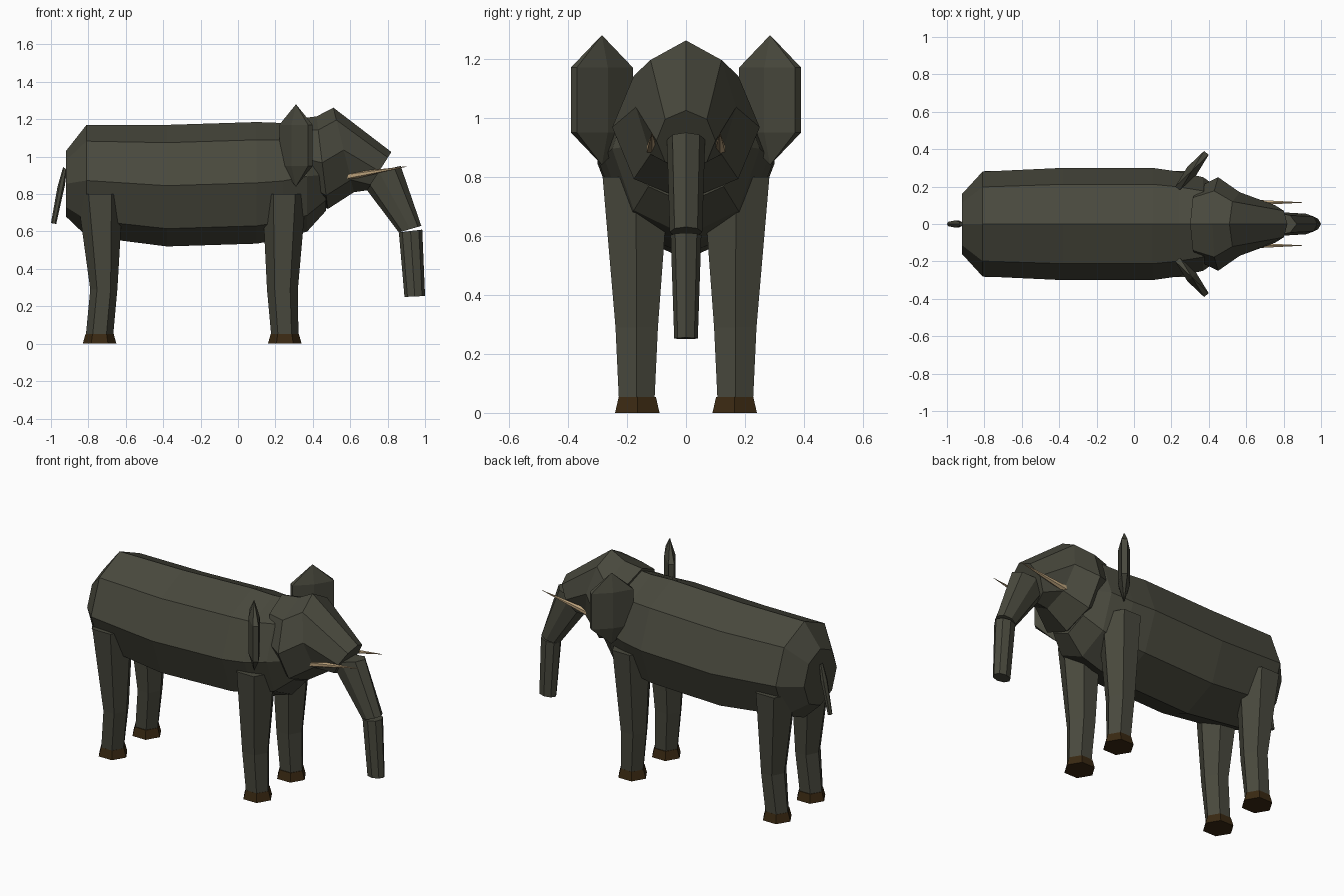
import bpy, bmesh, math
from mathutils import Vector, Matrix

if "Cube" in bpy.data.objects:
    bpy.data.objects.remove(bpy.data.objects["Cube"])


def material(name, rgb):
    m = bpy.data.materials.new(name)
    m.diffuse_color = (*rgb, 1)
    m.use_nodes = True
    m.node_tree.nodes["Principled BSDF"].inputs["Base Color"].default_value = m.diffuse_color
    return m


HIDE = material("grey_hide", (0.066, 0.066, 0.047))
HOOF = material("dark_brown_hoof", (0.042, 0.022, 0.006))
IVORY = material("ivory", (0.50, 0.36, 0.20))


def finish(name, bm, mat):
    bmesh.ops.recalc_face_normals(bm, faces=bm.faces[:])
    me = bpy.data.meshes.new(name)
    bm.to_mesh(me)
    bm.free()
    me.materials.append(mat)
    ob = bpy.data.objects.new(name, me)
    bpy.context.collection.objects.link(ob)
    return ob


def loft(name, rings, mat, n=8):
    """Each ring: (x, z) of one end, (x, z) of the opposite end, half width, y centre."""
    bm = bmesh.new()
    loops = []
    for (ax, az), (bx, bz), hw, y in rings:
        c = Vector(((ax + bx) / 2, y, (az + bz) / 2))
        u = Vector(((ax - bx) / 2, 0, (az - bz) / 2))
        v = Vector((0, hw, 0))
        angles = [2 * math.pi * i / n for i in range(n)]
        loops.append([bm.verts.new(c + u * math.cos(a) + v * math.sin(a)) for a in angles])
    for p, q in zip(loops, loops[1:]):
        for i in range(n):
            j = (i + 1) % n
            bm.faces.new((p[i], p[j], q[j], q[i]))
    bm.faces.new(loops[0])
    bm.faces.new(loops[-1])
    return finish(name, bm, mat)


# Barrel body: x, top, bottom, half width
body = [(-0.92, 1.03, 0.68, 0.16), (-0.81, 1.17, 0.575, 0.28), (-0.38, 1.17, 0.52, 0.30),
        (0.10, 1.185, 0.535, 0.30), (0.24, 1.18, 0.56, 0.28), (0.37, 1.19, 0.60, 0.25),
        (0.47, 1.10, 0.71, 0.18)]
loft("body", [((x, t), (x, b), w, 0) for x, t, b, w in body], HIDE)

# Head, narrowing to the muzzle
loft("head", [((0.30, 1.20), (0.40, 0.78), 0.20, 0),
              ((0.42, 1.215), (0.48, 0.72), 0.25, 0),
              ((0.51, 1.262), (0.62, 0.81), 0.17, 0),
              ((0.82, 1.025), (0.69, 0.82), 0.10, 0)], HIDE)

# Trunk in two segments
loft("upper_trunk", [((0.87, 0.95), (0.63, 0.90), 0.065, 0),
                     ((0.98, 0.63), (0.86, 0.595), 0.055, 0)], HIDE)
loft("lower_trunk", [((0.985, 0.61), (0.86, 0.595), 0.052, 0),
                     ((1.0, 0.255), (0.89, 0.25), 0.04, 0)], HIDE)

# Tail
loft("tail", [((-0.915, 0.93), (-0.935, 0.945), 0.012, 0),
              ((-0.925, 0.85), (-0.965, 0.84), 0.022, 0),
              ((-0.972, 0.64), (-1.0, 0.645), 0.014, 0)], HIDE, 6)


def level(x0, x1, z, hw, y):
    return ((x1, z), (x0, z), hw, y)


for s, side in ((1, "left"), (-1, "right")):
    # Six-sided legs with hooves
    for part, foot, knee, hip in (("front", 0.25, (0.155, 0.32), (0.13, 0.365)),
                                  ("back", -0.74, (-0.79, -0.645), (-0.86, -0.615))):
        loft(f"{part}_{side}_leg", [level(foot - 0.073, foot + 0.073, 0.05, 0.07, s * 0.167),
                                    level(*knee, 0.29, 0.083, s * 0.167),
                                    level(*hip, 0.80, 0.13, s * 0.17)], HIDE, 6)
        loft(f"{part}_{side}_hoof", [level(foot - 0.09, foot + 0.09, 0, 0.087, s * 0.165),
                                     level(foot - 0.075, foot + 0.075, 0.053, 0.073, s * 0.165)],
             HOOF, 6)

    # Thin faceted ears angled forwards and outwards
    bm = bmesh.new()
    place = (Matrix.Translation((0.31, s * 0.285, 1.06))
             @ Matrix.Rotation(s * math.radians(51), 4, 'Z')
             @ Matrix.Diagonal((0.163, 0.037, 0.22, 1)))
    bmesh.ops.create_uvsphere(bm, u_segments=6, v_segments=3, radius=1, matrix=place)
    finish(f"{side}_ear", bm, HIDE)

    # Tusks
    a, b = Vector((0.56, s * 0.115, 0.89)), Vector((0.905, s * 0.115, 0.948))
    bm = bmesh.new()
    turn = (b - a).to_track_quat('Z', 'Y').to_matrix().to_4x4()
    bmesh.ops.create_cone(bm, cap_ends=True, segments=6, radius1=0.022, radius2=0.001,
                          depth=(b - a).length, matrix=Matrix.Translation((a + b) / 2) @ turn)
    finish(f"{side}_tusk", bm, IVORY)
